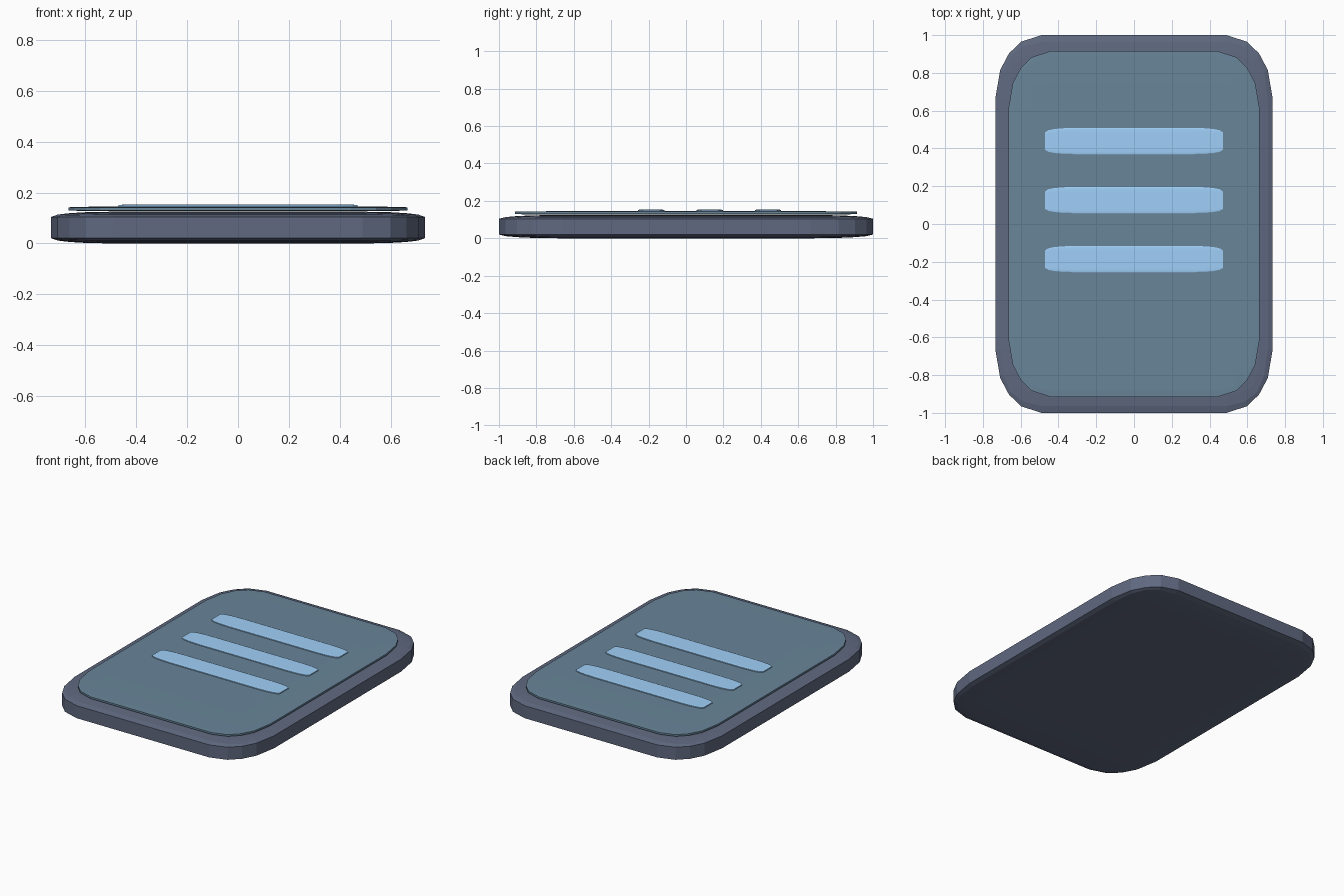
import bpy, bmesh
from mathutils import Vector

if "Cube" in bpy.data.objects:
    bpy.data.objects.remove(bpy.data.objects["Cube"])

# Ring positions on the subdivided cube mapped to the start, middle and end of the rounding
CORE = 2 / 3
RINGS = {1.0: 1.0, 0.6: 5 / 6, 0.2: CORE}


def material(name, rgb):
    mat = bpy.data.materials.new(name)
    mat.diffuse_color = (*rgb, 1)
    mat.use_nodes = True
    mat.node_tree.nodes["Principled BSDF"].inputs["Base Color"].default_value = mat.diffuse_color
    return mat


def rounded_slab(name, size, centre, mat):
    """Rounded cube (two facets per edge half) squashed to the given size."""
    bm = bmesh.new()
    bmesh.ops.create_cube(bm, size=2)
    bmesh.ops.subdivide_edges(bm, edges=bm.edges[:], cuts=4, use_grid_fill=True)
    for v in bm.verts:
        p = Vector([RINGS[round(abs(c), 1)] * (1 if c > 0 else -1) for c in v.co])
        core = Vector([max(-CORE, min(CORE, c)) for c in p])
        p = core + (p - core).normalized() * (1 - CORE)
        v.co = Vector([c * s / 2 for c, s in zip(p, size)])
    mesh = bpy.data.meshes.new(name)
    bm.to_mesh(mesh)
    bm.free()
    mesh.materials.append(mat)
    obj = bpy.data.objects.new(name, mesh)
    obj.location = centre
    bpy.context.collection.objects.link(obj)
    return obj


casing = material("casing_slate", (0.115, 0.14, 0.215))
screen = material("screen_teal", (0.14, 0.235, 0.32))
bar = material("bar_blue", (0.35, 0.63, 0.95))

# Tablet body and raised screen
rounded_slab("tablet_body", (1.468, 2.0, 0.125), (0, 0, 0.0625), casing)
rounded_slab("screen_panel", (1.33, 1.83, 0.018), (0, 0, 0.136), screen)

# Three bars on the screen
for i in range(3):
    rounded_slab(f"screen_bar_{i + 1}", (0.94, 0.14, 0.014),
                 (0, 0.439 - 0.3125 * i, 0.1465), bar)
